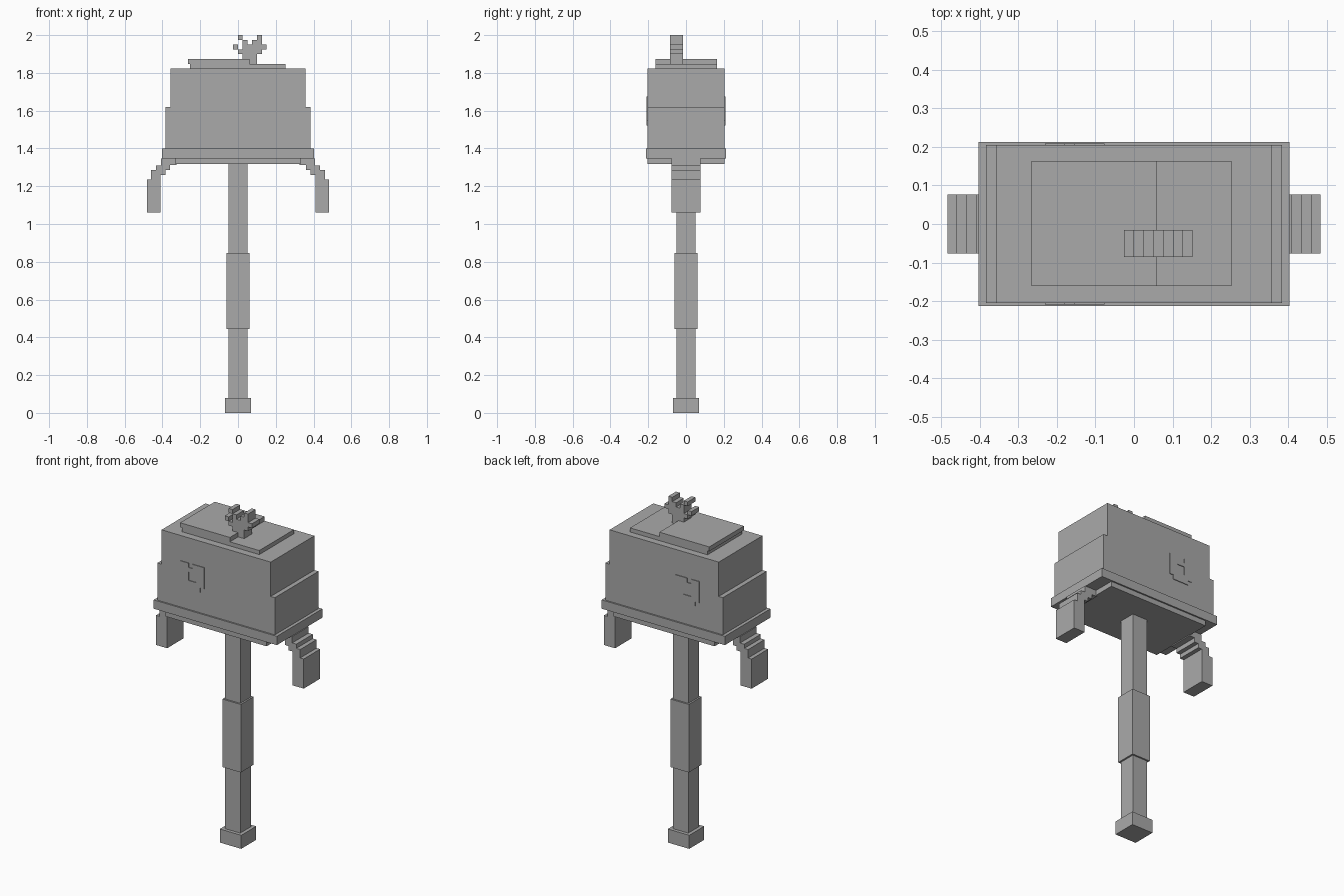
import bpy
import bmesh

if "Cube" in bpy.data.objects:
    bpy.data.objects.remove(bpy.data.objects["Cube"])

grey = bpy.data.materials.new("plain grey")
grey.diffuse_color = (0.4, 0.4, 0.4, 1)
grey.use_nodes = True
grey.node_tree.nodes["Principled BSDF"].inputs["Base Color"].default_value = grey.diffuse_color


def finish(name, bm):
    bmesh.ops.remove_doubles(bm, verts=bm.verts, dist=1e-5)
    bmesh.ops.recalc_face_normals(bm, faces=bm.faces)
    mesh = bpy.data.meshes.new(name)
    bm.to_mesh(mesh)
    bm.free()
    mesh.materials.append(grey)
    obj = bpy.data.objects.new(name, mesh)
    bpy.context.collection.objects.link(obj)
    return obj


def box(name, x0, x1, y0, y1, z0, z1):
    bm = bmesh.new()
    bmesh.ops.create_cube(bm, size=1)
    for v in bm.verts:
        v.co = (x1 if v.co.x > 0 else x0,
                y1 if v.co.y > 0 else y0,
                z1 if v.co.z > 0 else z0)
    return finish(name, bm)


def block(name, hx, hy, z0, z1):
    return box(name, -hx, hx, -hy, hy, z0, z1)


def prism(name, outline, y0, y1):
    """Extrude an x-z outline along y."""
    bm = bmesh.new()
    face = bm.faces.new([bm.verts.new((x, y0, z)) for x, z in outline])
    ext = bmesh.ops.extrude_face_region(bm, geom=[face])
    for v in ext["geom"]:
        if isinstance(v, bmesh.types.BMVert):
            v.co.y = y1
    return finish(name, bm)


def pixel_shape(name, rows, x0, top, cell, y0, y1):
    """Extrude a small pixel pattern, keeping only its outer faces."""
    bm = bmesh.new()
    filled = {(c, r) for r, row in enumerate(rows)
              for c, ch in enumerate(row) if ch == "#"}

    def quad(*pts):
        bm.faces.new([bm.verts.new(p) for p in pts])

    for c, r in sorted(filled):
        xa, xb = x0 + c * cell, x0 + (c + 1) * cell
        za, zb = top - (r + 1) * cell, top - r * cell
        for y in (y0, y1):
            quad((xa, y, za), (xb, y, za), (xb, y, zb), (xa, y, zb))
        for dc, dr, p, q in ((-1, 0, (xa, za), (xa, zb)), (1, 0, (xb, za), (xb, zb)),
                             (0, -1, (xa, zb), (xb, zb)), (0, 1, (xa, za), (xb, za))):
            if (c + dc, r + dr) not in filled:
                quad((p[0], y0, p[1]), (q[0], y0, q[1]),
                     (q[0], y1, q[1]), (p[0], y1, p[1]))
    return finish(name, bm)


# Shaft
block("pommel", 0.07, 0.07, 0, 0.08)
block("lower_shaft", 0.05, 0.05, 0.08, 0.445)
block("grip", 0.06, 0.06, 0.445, 0.847)
block("upper_shaft", 0.05, 0.05, 0.847, 1.32)

# Head
block("under_plate", 0.33, 0.204, 1.318, 1.348)
block("trim", 0.403, 0.213, 1.348, 1.4)
block("lower_head", 0.384, 0.204, 1.4, 1.62)
block("upper_head", 0.357, 0.204, 1.62, 1.823)

# Lid layers
box("lid", -0.255, 0.252, -0.161, 0.163, 1.823, 1.847)
box("raised_lid", -0.266, 0.06, -0.161, 0.163, 1.847, 1.873)

# Stepped side arms, mirrored left and right
arm = [(0.41, 1.06), (0.483, 1.06), (0.483, 1.235), (0.46, 1.235), (0.46, 1.285),
       (0.435, 1.285), (0.435, 1.31), (0.408, 1.31), (0.408, 1.348), (0.325, 1.348),
       (0.325, 1.312), (0.36, 1.312), (0.36, 1.285), (0.385, 1.285), (0.385, 1.26),
       (0.41, 1.26)]
for side, s in (("left", -1), ("right", 1)):
    prism(side + "_arm", [(s * x, z) for x, z in arm], -0.076, 0.077)

# Jagged crest on the lid
crest = [".#...#.",
         "..#.##.",
         "#.#####",
         ".#####.",
         "..###..",
         "...##.."]
pixel_shape("crest", crest, -0.026, 2.0, 0.0253, -0.086, -0.015)

# Thin raised emblem, showing on the front and back
emblem = ["##.###",
          "######",
          "##..##",
          "##..##",
          "######",
          ".####."]
for side, s in (("front", -1), ("back", 1)):
    pixel_shape(side + "_emblem", emblem, -0.23, 1.675, 0.0255, s * 0.203, s * 0.208)
